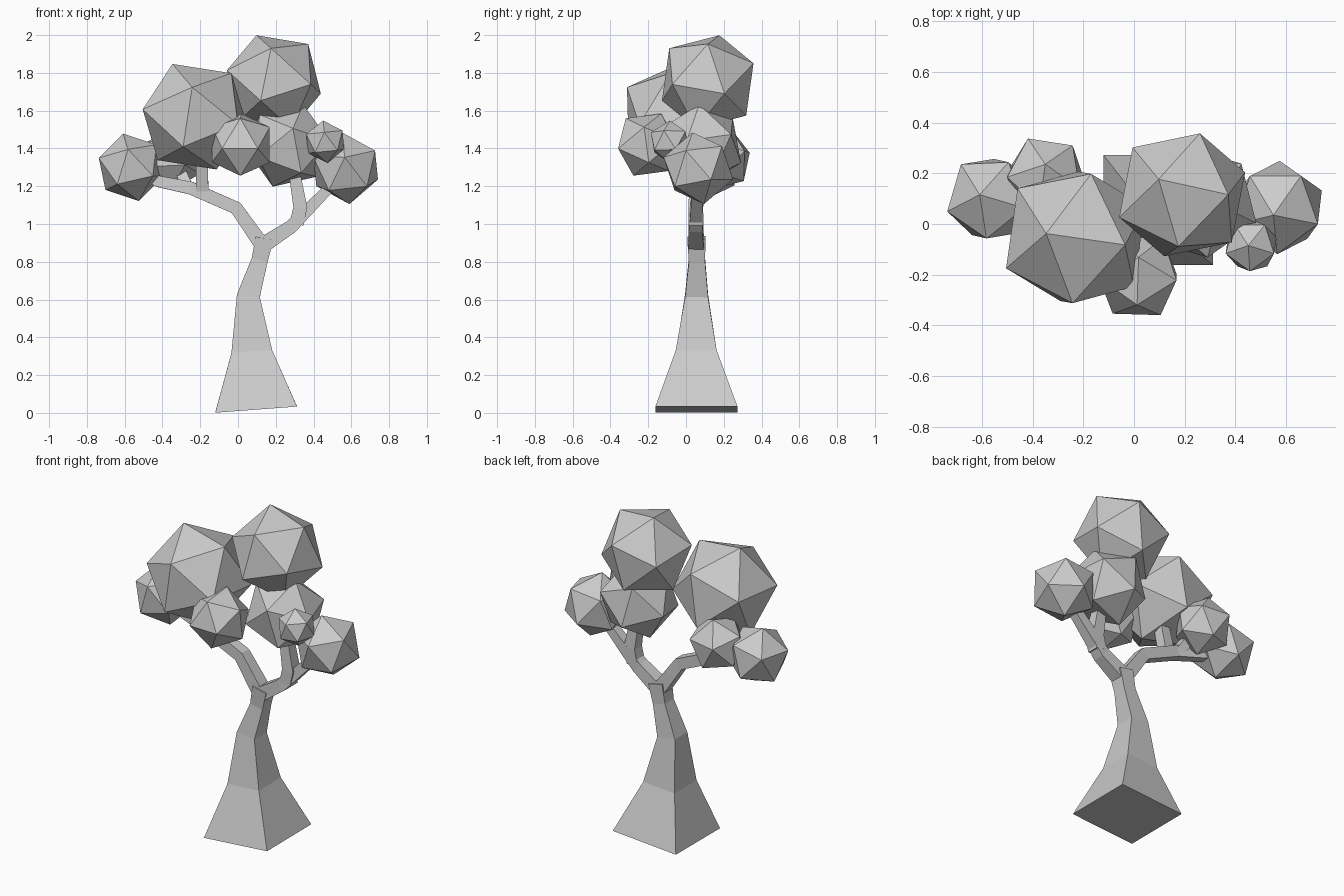
import bpy
import bmesh
from mathutils import Vector, Matrix

cube = bpy.data.objects.get("Cube")
if cube:
    bpy.data.objects.remove(cube, do_unlink=True)

# One flat colour for the whole tree
GREY = (0.6, 0.6, 0.6, 1)
grey = bpy.data.materials.new("pale grey")
grey.use_nodes = True
grey.diffuse_color = GREY
grey.node_tree.nodes["Principled BSDF"].inputs["Base Color"].default_value = GREY


def finish(name, bm):
    bmesh.ops.recalc_face_normals(bm, faces=bm.faces[:])
    mesh = bpy.data.meshes.new(name)
    bm.to_mesh(mesh)
    bm.free()
    mesh.materials.append(grey)
    bpy.context.collection.objects.link(bpy.data.objects.new(name, mesh))


def limb(name, path):
    """Tapered square tube along points of (x, y, z, half width)."""
    bm = bmesh.new()
    pts = [Vector(p[:3]) for p in path]
    rings = []
    for i, p in enumerate(pts):
        ahead = (pts[min(i + 1, len(pts) - 1)] - p).normalized()
        behind = (p - pts[max(i - 1, 0)]).normalized()
        tangent = (ahead + behind).normalized()
        side = Vector((0, 1, 0)).cross(tangent).normalized()
        depth = tangent.cross(side)
        w = path[i][3]
        rings.append([bm.verts.new(p + w * (a * side + b * depth))
                      for a, b in ((-1, -1), (1, -1), (1, 1), (-1, 1))])
    for low, high in zip(rings, rings[1:]):
        for k in range(4):
            n = (k + 1) % 4
            bm.faces.new((low[k], low[n], high[n], high[k]))
    bm.faces.new(rings[0][::-1])
    bm.faces.new(rings[-1])
    finish(name, bm)


def leaf_ball(name, centre, radius, tip, neighbour):
    """Twenty-sided ball; two adjoining corners point along tip and neighbour."""
    z = Vector(tip).normalized()
    x = Vector(neighbour)
    x = (x - x.dot(z) * z).normalized()
    turn = Matrix((x, z.cross(x), z)).transposed().to_4x4()
    bm = bmesh.new()
    bmesh.ops.create_icosphere(bm, subdivisions=1, radius=radius,
                               matrix=Matrix.Translation(centre) @ turn)
    finish(name, bm)


# Trunk and branches
limb("trunk", [(.096, .055, .018, .217), (.073, .054, .325, .108),
               (.055, .056, .62, .061), (.115, .058, .81, .043),
               (.14, .055, .925, .048)])
limb("right_branch", [(.13, .055, .885, .04), (-.01, .055, 1.085, .035),
                      (-.25, .06, 1.19, .034), (-.42, .09, 1.225, .03),
                      (-.55, .1, 1.29, .025)])
limb("right_upper_twig", [(-.19, .055, 1.18, .033), (-.19, .0, 1.42, .03)])
limb("right_back_twig", [(-.27, .06, 1.2, .03), (-.33, .17, 1.34, .025)])
limb("left_branch", [(.135, .055, .89, .042), (.28, .05, .985, .036),
                     (.36, .055, 1.065, .032), (.54, .06, 1.25, .025)])
limb("left_upper_twig", [(.31, .05, 1.0, .037), (.33, .05, 1.09, .037),
                         (.29, .05, 1.32, .028)])

# Foliage
leaf_ball("right_big_foliage", (-.23, -.053, 1.568), .303,
          (-.115, .015, .275), (.2, -.03, .23))
leaf_ball("top_foliage", (.19, .115, 1.752), .271,
          (-.09, .06, .24), (.2, 0, .215))
leaf_ball("right_outer_foliage", (-.567, .1, 1.3), .184,
          (-.04, .015, .17), (0, -.155, .03))
leaf_ball("right_back_foliage", (-.35, .185, 1.345), .17,
          (0, .05, .16), (-.06, .14, .05))
leaf_ball("front_foliage", (.015, -.205, 1.42), .18,
          (-.1, -.15, -.02), (.1, -.15, -.02))
leaf_ball("middle_foliage", (.265, .08, 1.415), .232,
          (.08, -.01, .215), (.175, .18, .054))
leaf_ball("left_outer_foliage", (.57, .065, 1.295), .193,
          (-.02, -.03, .19), (0, -.165, .01))
leaf_ball("left_small_foliage", (.462, -.085, 1.435), .113,
          (-.1, 0, 1), (0, -1, 0))
